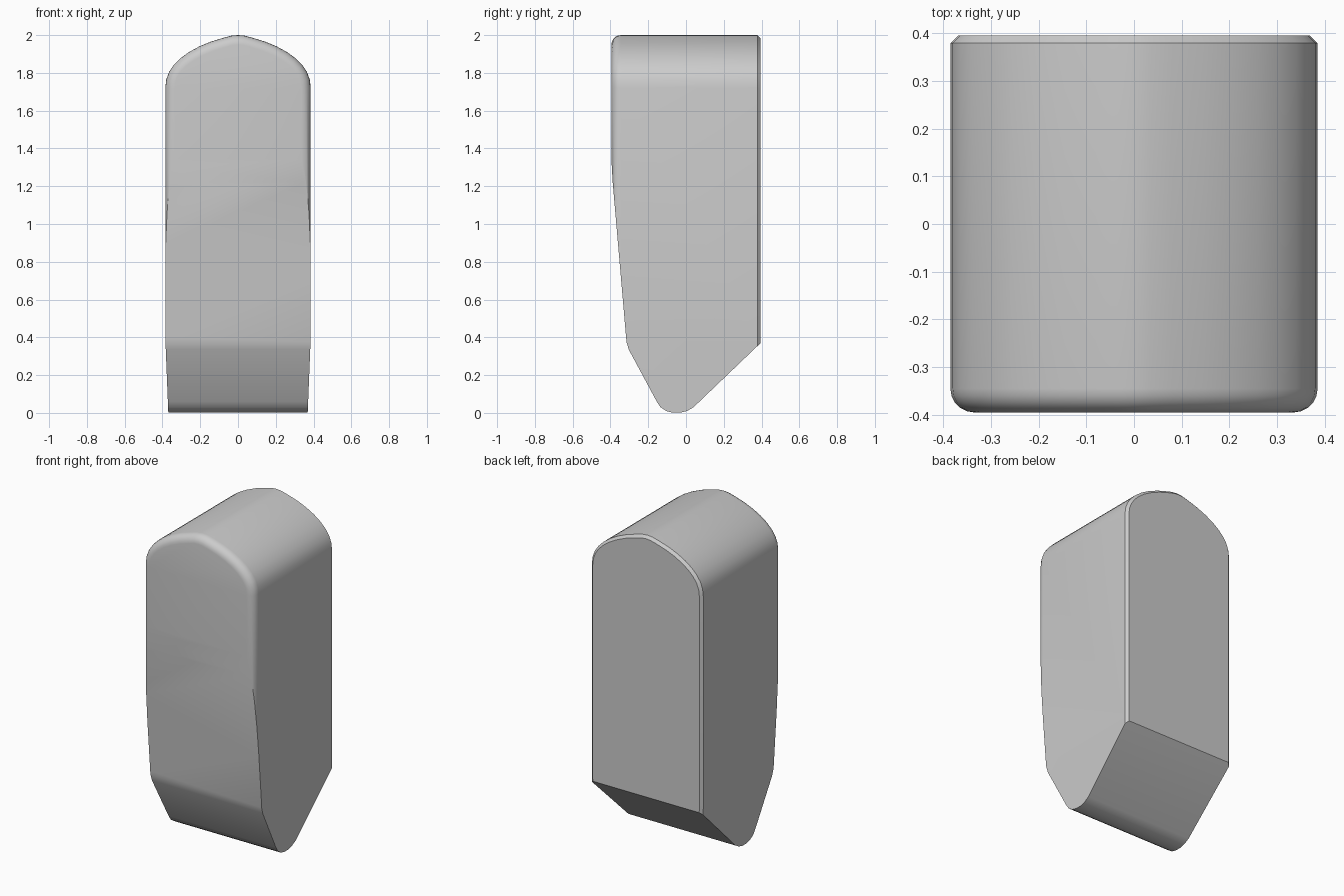
import bpy
import bmesh
from mathutils import Vector

cube = bpy.data.objects.get("Cube")
if cube:
    bpy.data.objects.remove(cube, do_unlink=True)

grey = bpy.data.materials.new("plain_grey")
grey.use_nodes = True
colour = (0.6, 0.6, 0.6, 1)
grey.diffuse_color = colour
grey.node_tree.nodes["Principled BSDF"].inputs["Base Color"].default_value = colour


def prism(name, points, sweep):
    """Extrude a closed 3D outline along the sweep vector."""
    bm = bmesh.new()
    face = bm.faces.new([bm.verts.new(p) for p in points])
    out = bmesh.ops.extrude_face_region(bm, geom=[face])
    moved = [v for v in out["geom"] if isinstance(v, bmesh.types.BMVert)]
    bmesh.ops.translate(bm, verts=moved, vec=Vector(sweep))
    bmesh.ops.recalc_face_normals(bm, faces=bm.faces)
    mesh = bpy.data.meshes.new(name)
    bm.to_mesh(mesh)
    bm.free()
    obj = bpy.data.objects.new(name, mesh)
    bpy.context.collection.objects.link(obj)
    mesh.materials.append(grey)
    return obj


def round_rim(obj, y, width, segments):
    """Bevel the arched rim around the end face at the given y."""
    bm = bmesh.new()
    bm.from_mesh(obj.data)
    rim = [e for e in bm.edges
           if all(abs(v.co.y - y) < 0.001 for v in e.verts)
           and max(v.co.z for v in e.verts) > 0]
    bmesh.ops.bevel(bm, geom=rim, offset=width, segments=segments,
                    profile=0.5, affect='EDGES', clamp_overlap=False)
    bm.to_mesh(obj.data)
    bm.free()


# Arched body, swept front to back
half = [(0.365, -0.1), (0.385, 0.4), (0.385, 1.72), (0.38, 1.765),
        (0.365, 1.805), (0.34, 1.842), (0.305, 1.877), (0.26, 1.91),
        (0.205, 1.94), (0.145, 1.965), (0.08, 1.985), (0.035, 1.997)]
arch = half + [(0, 2)] + [(-x, z) for x, z in reversed(half)]
body = prism("rounded_body", [(x, -0.395, z) for x, z in arch], (0, 0.79, 0))
round_rim(body, -0.395, 0.05, 5)
round_rim(body, 0.395, 0.016, 1)

# Side outline trims the sloped front and the wedge foot
side = [(-0.5, 2.1), (-0.5, 1.6), (-0.395, 1.6), (-0.395, 1.36),
        (-0.388, 1.22), (-0.315, 0.375), (-0.303, 0.335), (-0.155, 0.06),
        (-0.135, 0.03), (-0.105, 0.01), (-0.07, 0.001), (-0.03, 0.001),
        (0.005, 0.01), (0.04, 0.03), (0.39, 0.365), (0.5, 0.47), (0.5, 2.1)]
side[1:4] = [(-0.5, 1.36), (-0.396, 1.36)]
trim = prism("side_outline_cutter", [(-0.6, y, z) for y, z in side], (1.2, 0, 0))
trim.hide_render = True
cut = body.modifiers.new("trim", 'BOOLEAN')
cut.operation = 'INTERSECT'
cut.solver = 'EXACT'
cut.object = trim

bpy.ops.object.select_all(action='DESELECT')
body.select_set(True)
bpy.context.view_layer.objects.active = body
bpy.ops.object.modifier_apply(modifier="trim")
bpy.data.objects.remove(trim, do_unlink=True)
bpy.ops.object.shade_smooth_by_angle(angle=0.5)
